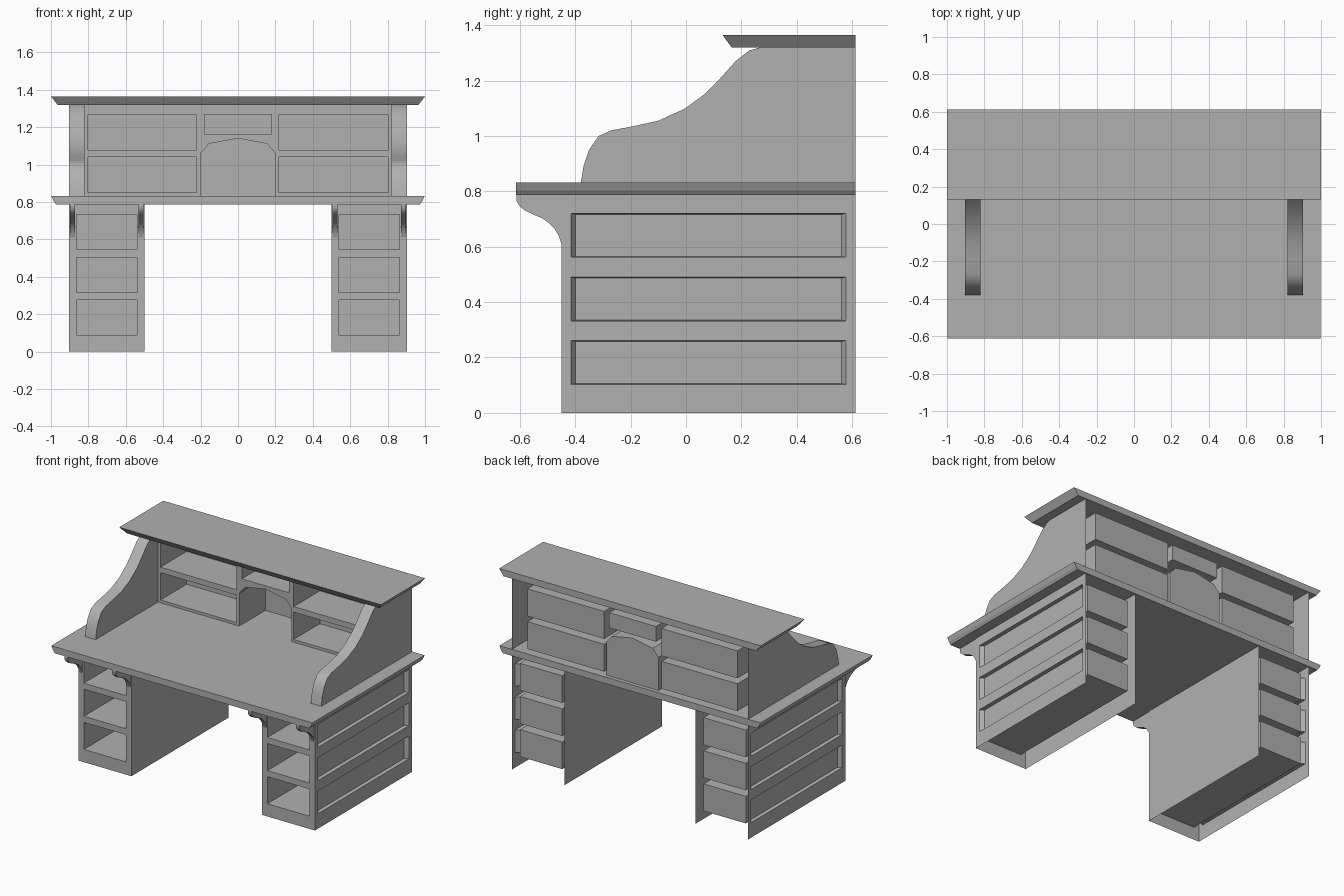
import bpy, bmesh
from mathutils import Vector

if "Cube" in bpy.data.objects:
    bpy.data.objects.remove(bpy.data.objects["Cube"])

# Mid-grey paint for every part
grey = bpy.data.materials.new("mid_grey")
grey.diffuse_color = (0.44, 0.44, 0.44, 1)
grey.use_nodes = True
grey.node_tree.nodes["Principled BSDF"].inputs["Base Color"].default_value = grey.diffuse_color


def finish(name, bm, mirror=False, smooth=False):
    me = bpy.data.meshes.new(name)
    bm.to_mesh(me)
    bm.free()
    me.materials.append(grey)
    ob = bpy.data.objects.new(name, me)
    bpy.context.collection.objects.link(ob)
    if mirror:
        ob.modifiers.new("mirror", 'MIRROR').use_mirror_merge = False
    if smooth:
        bpy.ops.object.select_all(action='DESELECT')
        ob.select_set(True)
        bpy.context.view_layer.objects.active = ob
        bpy.ops.object.shade_smooth_by_angle(angle=0.6)
    return ob


def rect(u0, u1, v0, v1):
    return [(u0, v0), (u1, v0), (u1, v1), (u0, v1)]


def panel(name, place, outward, outline, holes=(), depth=0.0, inset=(0, 0), mirror=False):
    """Flat sheet with pockets sunk behind each hole."""
    bm = bmesh.new()
    out = Vector(outward)
    edges = []

    def loop(pts, shift=Vector()):
        return [bm.verts.new(Vector(place(u, v)) + shift) for u, v in pts]

    def ring(vs):
        for a, b in zip(vs, vs[1:] + vs[:1]):
            edges.append(bm.edges.new((a, b)))

    ring(loop(outline))
    mouths = []
    for h in holes:
        vs = loop(h)
        ring(vs)
        mouths.append((h, vs))
    bmesh.ops.triangle_fill(bm, use_beauty=True, edges=edges, normal=out)
    front = list(bm.faces)
    for h, vs in mouths:
        cu = sum(p[0] for p in h) / len(h)
        cv = sum(p[1] for p in h) / len(h)
        inner = [(u + (inset[0] if u < cu else -inset[0]),
                  v + (inset[1] if v < cv else -inset[1])) for u, v in h]
        back = loop(inner, -out * depth)
        n = len(vs)
        for i in range(n):
            bm.faces.new((vs[i], vs[(i + 1) % n], back[(i + 1) % n], back[i]))
        bm.faces.new(back)
    bmesh.ops.recalc_face_normals(bm, faces=bm.faces[:])
    bm.normal_update()
    if sum(f.normal.dot(out) * f.calc_area() for f in front) < 0:
        bmesh.ops.reverse_faces(bm, faces=bm.faces[:])
    return finish(name, bm, mirror)


def slab(name, layers):
    """Closed stack of rectangles: (half width, y front, y back, z)."""
    bm = bmesh.new()
    rings = [[bm.verts.new((x, y, z)) for x, y in rect(-hx, hx, y0, y1)]
             for hx, y0, y1, z in layers]
    for a, b in zip(rings, rings[1:]):
        for i in range(4):
            j = (i + 1) % 4
            bm.faces.new((a[i], a[j], b[j], b[i]))
    bm.faces.new(rings[0][::-1])
    bm.faces.new(rings[-1])
    bmesh.ops.recalc_face_normals(bm, faces=bm.faces[:])
    return finish(name, bm)


def front_at(y):
    return lambda u, v: (u, y, v)


def side_at(x):
    return lambda u, v: (x, u, v)


BACK, FRONT, INNER, OUTER = 0.612, -0.45, 0.50, 0.903
TOP_Z, HUTCH_Y, ROOF_Z = 0.831, 0.30, 1.319

# Pedestals: open-backed shells with drawer pockets and recessed side panels
panel("pedestal_front", front_at(FRONT), (0, -1, 0), rect(INNER, OUTER, 0, 0.787),
      [rect(0.54, 0.863, z, z + 0.187) for z in (0.088, 0.317, 0.546)],
      depth=1.03, mirror=True)
panel("pedestal_outer_side", side_at(OUTER), (1, 0, 0), rect(FRONT, BACK, 0, 0.787),
      [rect(-0.416, 0.578, z, z + 0.158) for z in (0.103, 0.332, 0.562)],
      depth=0.025, inset=(0.017, 0.003), mirror=True)
panel("pedestal_inner_side", side_at(INNER), (-1, 0, 0), rect(FRONT, BACK, 0, 0.787),
      mirror=True)

# Desktop and cornice with sloping edges
slab("desktop", [(0.972, -0.613, BACK, 0.786), (0.985, -0.613, BACK, 0.803),
                 (0.998, -0.613, BACK, TOP_Z)])
slab("cornice", [(0.965, 0.165, BACK, ROOF_Z), (1.0, 0.132, BACK, 1.364)])

# Corbels under the front overhang
corbel = [(-0.45, 0.787), (-0.612, 0.787), (-0.612, 0.765), (-0.602, 0.748),
          (-0.582, 0.731), (-0.55, 0.716), (-0.52, 0.703), (-0.495, 0.686),
          (-0.475, 0.665), (-0.46, 0.64), (-0.45, 0.61)]
for label, x0, x1 in (("inner", 0.505, 0.533), ("outer", 0.872, 0.898)):
    bm = bmesh.new()
    f = bm.faces.new([bm.verts.new((x0, y, z)) for y, z in corbel])
    g = bmesh.ops.extrude_face_region(bm, geom=[f], use_keep_orig=True)
    bmesh.ops.translate(bm, vec=(x1 - x0, 0, 0),
                        verts=[e for e in g["geom"] if isinstance(e, bmesh.types.BMVert)])
    bmesh.ops.recalc_face_normals(bm, faces=bm.faces[:])
    finish(label + "_corbel", bm, mirror=True, smooth=True)

# Hutch sides: curved edge strip between an outer and a shorter inner face
curve = [(-0.38, TOP_Z), (-0.37, 0.89), (-0.35, 0.95), (-0.315, 1.0), (-0.27, 1.02),
         (-0.19, 1.035), (-0.10, 1.055), (-0.005, 1.098), (0.07, 1.153), (0.12, 1.204),
         (0.18, 1.271), (0.23, 1.309), (0.265, ROOF_Z)]
XI = 0.822
panel("hutch_outer_side", side_at(OUTER), (1, 0, 0),
      curve + [(BACK, ROOF_Z), (BACK, TOP_Z)], mirror=True)
panel("hutch_inner_side", side_at(XI), (-1, 0, 0),
      curve + [(HUTCH_Y, ROOF_Z), (HUTCH_Y, TOP_Z)], mirror=True)
bm = bmesh.new()
pairs = [(bm.verts.new((XI, y, z)), bm.verts.new((OUTER, y, z))) for y, z in curve]
for (a, b), (c, d) in zip(pairs, pairs[1:]):
    bm.faces.new((a, b, d, c))
finish("hutch_curved_edge", bm, mirror=True, smooth=True)

# Pigeonhole wall with a central arched niche
arch = [(-0.2, TOP_Z), (-0.2, 1.06), (-0.155, 1.111), (0, 1.14),
        (0.155, 1.111), (0.2, 1.06), (0.2, TOP_Z)]
wall = [(-XI, TOP_Z)] + arch + [(XI, TOP_Z), (XI, ROOF_Z), (-XI, ROOF_Z)]
holes = [rect(-0.18, 0.178, 1.163, 1.268)]
for z0, z1 in ((0.85, 1.039), (1.077, 1.266)):
    holes += [rect(-0.803, -0.223, z0, z1), rect(0.216, 0.803, z0, z1)]
panel("pigeonhole_wall", front_at(HUTCH_Y), (0, -1, 0), wall, holes, depth=0.285)

# Niche lining and back
bm = bmesh.new()
near = [bm.verts.new((x, HUTCH_Y, z)) for x, z in arch]
far = [bm.verts.new((x, 0.585, z)) for x, z in arch]
for i in range(len(arch) - 1):
    bm.faces.new((near[i], near[i + 1], far[i + 1], far[i]))
bm.faces.new(far)
bmesh.ops.recalc_face_normals(bm, faces=bm.faces[:])
bm.normal_update()
bm.faces.ensure_lookup_table()
if bm.faces[-1].normal.y > 0:
    bmesh.ops.reverse_faces(bm, faces=bm.faces[:])
finish("arched_niche", bm)
